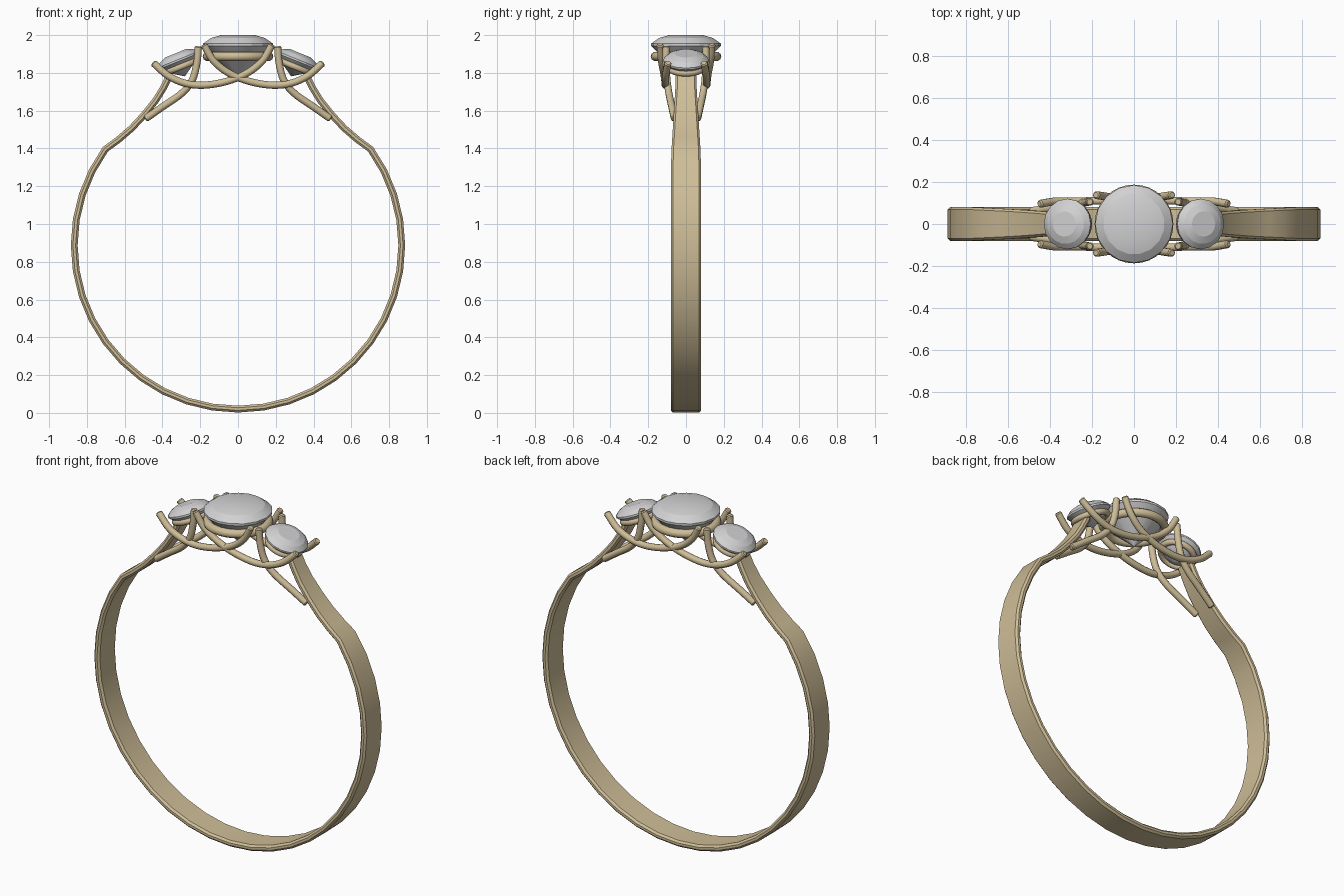
import bpy, bmesh, math
from mathutils import Vector, Matrix

if "Cube" in bpy.data.objects:
    bpy.data.objects.remove(bpy.data.objects["Cube"])


def material(name, rgb):
    m = bpy.data.materials.new(name)
    m.diffuse_color = (*rgb, 1)
    m.use_nodes = True
    m.node_tree.nodes["Principled BSDF"].inputs["Base Color"].default_value = m.diffuse_color
    return m


GOLD = material("pale gold", (0.62, 0.51, 0.31))
STONE = material("clear stone", (0.64, 0.64, 0.65))


def finish(name, bm, mat, angle):
    bmesh.ops.recalc_face_normals(bm, faces=bm.faces)
    me = bpy.data.meshes.new(name)
    bm.to_mesh(me)
    bm.free()
    me.materials.append(mat)
    ob = bpy.data.objects.new(name, me)
    bpy.context.collection.objects.link(ob)
    bpy.ops.object.select_all(action='DESELECT')
    ob.select_set(True)
    bpy.context.view_layer.objects.active = ob
    bpy.ops.object.shade_smooth_by_angle(angle=math.radians(angle))
    return ob


def loft(bm, rings, closed=False):
    rows = [[bm.verts.new(p) for p in r] for r in rings]
    n = len(rows[0])
    for i in range(len(rows) - (0 if closed else 1)):
        a, b = rows[i], rows[(i + 1) % len(rows)]
        for j in range(n):
            k = (j + 1) % n
            bm.faces.new((a[j], a[k], b[k], b[j]))
    if not closed:
        bm.faces.new(rows[0])
        bm.faces.new(rows[-1])


def smooth_path(pts, steps=5):
    """Catmull-Rom interpolation through the points."""
    p = [Vector(q) for q in pts]
    p = [2 * p[0] - p[1]] + p + [2 * p[-1] - p[-2]]
    out = []
    for i in range(1, len(p) - 2):
        a, b, c, d = p[i - 1:i + 3]
        for s in range(steps):
            t = s / steps
            out.append(0.5 * (2 * b + (c - a) * t + (2 * a - 5 * b + 4 * c - d) * t * t
                              + (3 * b - a - 3 * c + d) * t ** 3))
    return out + [p[-2]]


def wire(name, pts, r=0.019, sides=10):
    path = smooth_path(pts)
    rings = []
    for i, c in enumerate(path):
        t = (path[min(i + 1, len(path) - 1)] - path[max(i - 1, 0)]).normalized()
        u = t.cross(Vector((0, 1, 0))).normalized()
        v = t.cross(u)
        ring = lambda q, rr: [q + rr * (math.cos(a) * u + math.sin(a) * v)
                              for a in (2 * math.pi * k / sides for k in range(sides))]
        # small rounded tip at each end
        if i == 0:
            rings.append(ring(c - t * 0.006, r * 0.7))
        rings.append(ring(c, r))
        if i == len(path) - 1:
            rings.append(ring(c + t * 0.006, r * 0.7))
    bm = bmesh.new()
    loft(bm, rings)
    return finish(name, bm, GOLD, 40)


def rail(name, radius, r, place):
    rings = []
    for i in range(32):
        a = 2 * math.pi * i / 32
        rings.append([place @ Vector(((radius + r * math.cos(b)) * math.cos(a),
                                      (radius + r * math.cos(b)) * math.sin(a), r * math.sin(b)))
                      for b in (2 * math.pi * k / 10 for k in range(10))])
    bm = bmesh.new()
    loft(bm, rings, True)
    finish(name, bm, GOLD, 40)


def gem(name, profile, place, n=16):
    """Faceted stone: convex hull of staggered rings."""
    bm = bmesh.new()
    for radius, z, stagger in profile:
        for k in range(n if radius else 1):
            a = 2 * math.pi * (k + stagger) / n
            bm.verts.new(place @ Vector((radius * math.cos(a), radius * math.sin(a), z)))
    bmesh.ops.convex_hull(bm, input=bm.verts)
    finish(name, bm, STONE, 15)


# Band: open hoop with swept shoulders, narrowing toward the setting
R, CZ, T = 0.885, 0.887, 0.036
shoulder = [(0.645, 1.46), (0.575, 1.52), (0.51, 1.59), (0.45, 1.665), (0.41, 1.73), (0.375, 1.80)]
half = [(R * math.cos(math.radians(d)), CZ + R * math.sin(math.radians(d)))
        for d in range(-90, 41, 9)] + shoulder
outer = [(-x, z) for x, z in reversed(half[1:])] + half
rings = []
for i, (x, z) in enumerate(outer):
    a, b = outer[max(i - 1, 0)], outer[min(i + 1, len(outer) - 1)]
    t = Vector((b[0] - a[0], 0, b[1] - a[1])).normalized()
    inward = Vector((-t.z, 0, t.x))
    w = 0.08 - 0.025 * min(1, max(0, (z - 1.35) / 0.4))
    c = 0.011
    section = [(-w + c, 0), (w - c, 0), (w, c), (w, T - c),
               (w - c, T), (-w + c, T), (-w, T - c), (-w, c)]
    rings.append([Vector((x, y, z)) + inward * d for y, d in section])
bm = bmesh.new()
loft(bm, rings)
finish("band", bm, GOLD, 30)

# Centre stone and its rail
gem("centre_stone", [(0.09, 2.0, 0), (0.145, 1.985, 0.5), (0.185, 1.955, 0), (0.185, 1.943, 0),
                     (0.13, 1.885, 0.5), (0, 1.77, 0)], Matrix())
rail("centre_rail", 0.163, 0.024, Matrix.Translation((0, 0, 1.887)))

for sx, side in ((-1, "left"), (1, "right")):
    # Tilted side stone and its rail
    place = Matrix.Translation((sx * 0.315, 0, 1.865)) @ Matrix.Rotation(sx * math.radians(22), 4, 'Y')
    gem(side + "_stone", [(0.06, 0.042, 0), (0.095, 0.028, 0.5), (0.12, 0.006, 0), (0.12, -0.004, 0),
                          (0.08, -0.038, 0.5), (0, -0.09, 0)], place)
    rail(side + "_rail", 0.093, 0.017, place @ Matrix.Translation((0, 0, -0.035)))

    for sy, face in ((-1, "front"), (1, "back")):
        # Long swooping prong, from the outer tip under both stones to the centre tip
        wire(f"{side}_{face}_swoop", [(sx * x, sy * y, z) for x, y, z in (
            (0.445, 0.096, 1.85), (0.37, 0.108, 1.785), (0.28, 0.108, 1.745), (0.18, 0.11, 1.735),
            (0.06, 0.112, 1.755), (-0.05, 0.118, 1.80), (-0.13, 0.13, 1.865), (-0.178, 0.137, 1.945))])
        # Branch prong rising from the shoulder between the stones
        wire(f"{side}_{face}_branch", [(sx * x, sy * y, z) for x, y, z in (
            (0.485, 0.062, 1.56), (0.40, 0.075, 1.62), (0.30, 0.09, 1.69),
            (0.243, 0.10, 1.76), (0.218, 0.105, 1.85), (0.21, 0.105, 1.935))])
